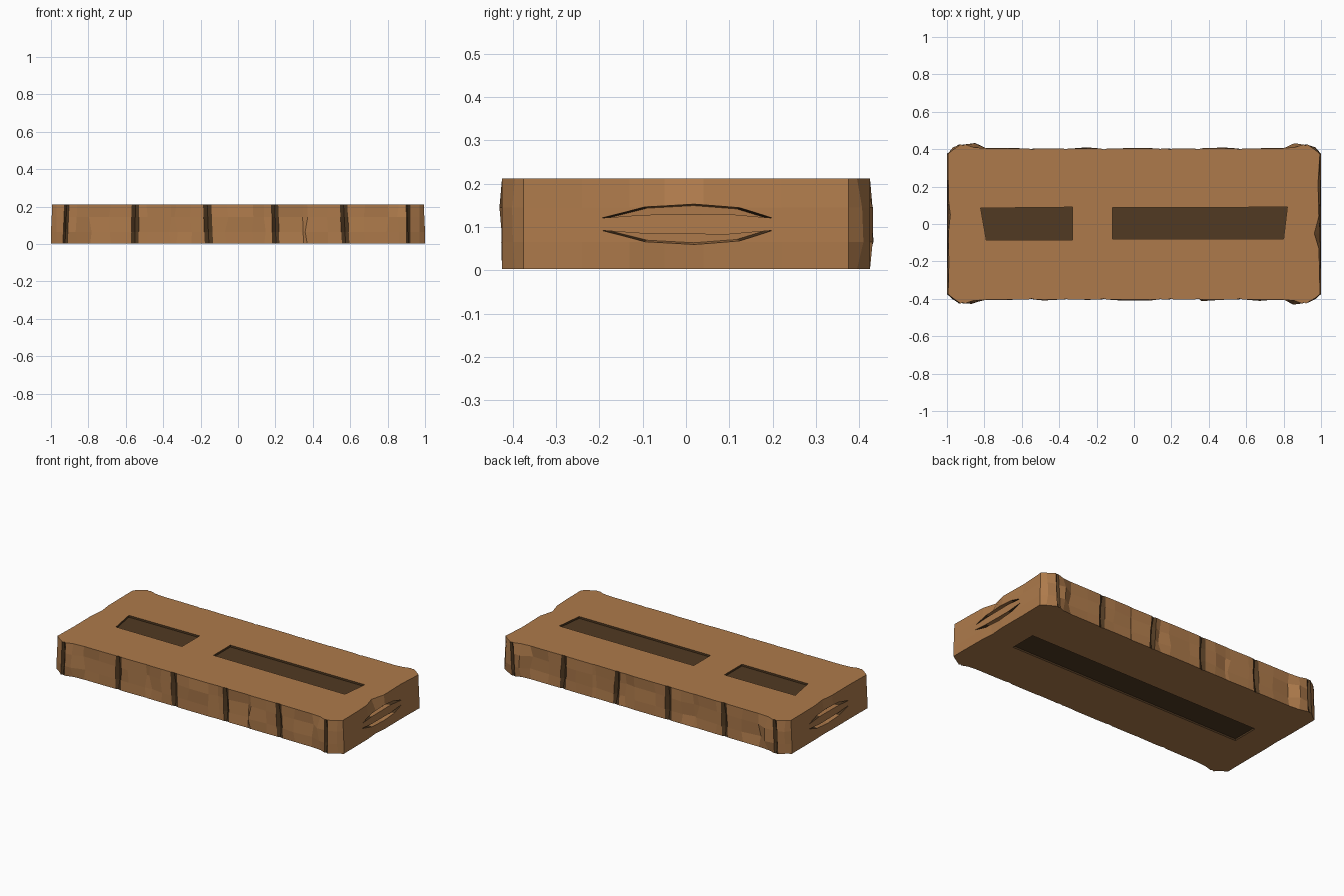
import bpy, bmesh, random

if "Cube" in bpy.data.objects:
    bpy.data.objects.remove(bpy.data.objects["Cube"])

random.seed(4)


def material(name, col):
    m = bpy.data.materials.new(name)
    m.diffuse_color = (*col, 1)
    m.use_nodes = True
    m.node_tree.nodes["Principled BSDF"].inputs["Base Color"].default_value = m.diffuse_color
    return m


MATS = [material("clay brown", (0.42, 0.195, 0.07)),
        material("dark recess", (0.082, 0.042, 0.016))]


def make_object(name, bm):
    bmesh.ops.recalc_face_normals(bm, faces=bm.faces)
    me = bpy.data.meshes.new(name)
    bm.to_mesh(me)
    bm.free()
    for m in MATS:
        me.materials.append(m)
    ob = bpy.data.objects.new(name, me)
    bpy.context.collection.objects.link(ob)
    return ob


HEIGHTS = [0.003, 0.065, 0.145, 0.212]
# long side stations: (x, half width at rim, extra bulge at mid height)
STATIONS = [(-0.97, 0.395, 0.01), (-0.86, 0.41, 0.018), (-0.79, 0.405, -0.01),
            (-0.68, 0.405, 0.0), (-0.49, 0.405, 0.0), (-0.36, 0.402, -0.004),
            (-0.33, 0.404, -0.012), (-0.25, 0.404, 0.0), (-0.06, 0.405, 0.0),
            (0.08, 0.405, 0.0), (0.14, 0.402, -0.008), (0.35, 0.402, -0.012),
            (0.37, 0.405, 0.004), (0.48, 0.405, 0.0), (0.68, 0.405, 0.0),
            (0.80, 0.405, -0.006), (0.86, 0.41, 0.016), (0.97, 0.395, 0.01)]
CRACKS = [(-0.92, 0.012), (-0.55, 0.02), (-0.16, 0.022), (0.2, 0.018),
          (0.57, 0.02), (0.91, 0.01)]


def long_side(sign):
    """Columns of an uneven long side, with dark vertical cracks between them."""
    cols = []
    for x, w, b in STATIONS:
        pts = []
        for i in range(4):
            mid = i in (1, 2)
            y = w + (b + random.uniform(-0.006, 0.006) if mid else 0)
            dx = random.uniform(-0.012, 0.012) if mid and abs(x) < 0.9 else 0
            pts.append((x + dx, y))
        cols.append((x, pts, False))
    for x, h in CRACKS:
        w = 0.425 if abs(x) > 0.85 else 0.404
        lean = random.uniform(-0.006, 0.006)
        for k, (dx, dy) in enumerate(((-h, 0), (0, 0.016), (h, 0))):
            pts = []
            for i in range(4):
                d = dy if i in (1, 2) else dy * 0.3
                pts.append((x + dx + lean * (i - 1.5), w - d))
            cols.append((x + dx, pts, k < 2))
    cols.sort(key=lambda c: c[0])
    if sign > 0:        # back side runs from right to left
        flags = [c[2] for c in cols]
        cols = [(c[0], c[1], flags[i - 1] if i else False)
                for i, c in enumerate(cols)][::-1]
    return [([(x, sign * y) for x, y in p], f) for _, p, f in cols]


def short_side(sign):
    """Columns of an end; the rim dips a little near the middle."""
    cols = []
    for y, dip in ((-0.375, 0), (-0.24, 0.002), (-0.13, 0.006),
                   (-0.05, 0.03), (0.04, 0.006), (0.22, 0.01), (0.375, 0)):
        d = dip * (1 if sign > 0 else 0.4)
        xs = [1 - d * 0.3, 1, 0.996, 0.994 - d]
        cols.append(([(sign * x, sign * y) for x in xs], False))
    return cols


# slab body: rings of the uneven outline, closed with flat caps
columns = long_side(-1) + short_side(1) + long_side(1) + short_side(-1)
bm = bmesh.new()
grid = [[bm.verts.new((x, y, z)) for (x, y), z in zip(p, HEIGHTS)]
        for p, _ in columns]
n = len(grid)
for c in range(n):
    a, b = grid[c], grid[(c + 1) % n]
    for i in range(3):
        f = bm.faces.new((a[i], b[i], b[i + 1], a[i + 1]))
        f.material_index = int(columns[c][1])
bm.faces.new([g[3] for g in grid])
bm.faces.new([g[0] for g in grid][::-1])
slab = make_object("slab", bm)

# cutters for the shallow slots and the end slits
bm = bmesh.new()


def loft(ring_a, ring_b, rule):
    a = [bm.verts.new(p) for p in ring_a]
    b = [bm.verts.new(p) for p in ring_b]
    k = len(a)
    faces = [bm.faces.new(a), bm.faces.new(b[::-1])]
    faces += [bm.faces.new((a[i], a[(i + 1) % k], b[(i + 1) % k], b[i]))
              for i in range(k)]
    for f in faces:
        f.material_index = int(rule(f.calc_center_median()))


def slot(outline, z0, z1):
    loft([(x, y, z0) for x, y in outline], [(x, y, z1) for x, y in outline],
         lambda c: True)


slot([(-0.82, 0.085), (-0.79, -0.085), (-0.33, -0.085), (-0.33, 0.09)], 0.2, 0.25)
slot([(-0.115, 0.088), (-0.115, -0.08), (0.80, -0.08), (0.82, 0.09)], 0.2, 0.25)
slot([(-0.81, 0.085), (-0.81, -0.085), (0.81, -0.085), (0.81, 0.085)], -0.03, 0.014)

UPPER = [(-0.205, 0.122), (-0.1, 0.15), (0.02, 0.157), (0.13, 0.148),
         (0.21, 0.122), (0.1, 0.132), (-0.1, 0.13)]
for s in (-1, 1):
    for prof in (UPPER, [(y, 0.213 - z) for y, z in UPPER]):
        outer = [(s * 1.03, y, z) for y, z in prof]
        inner = [(s * 0.965, y * 0.9, 0.107 + (z - 0.107) * 0.85) for y, z in prof]
        loft(outer, inner, lambda c: abs(c.y) > 0.12)

cutter = make_object("slot_cutter", bm)
cutter.hide_render = True
cutter.hide_set(True)
mod = slab.modifiers.new("slots", 'BOOLEAN')
mod.operation = 'DIFFERENCE'
mod.solver = 'EXACT'
mod.object = cutter
